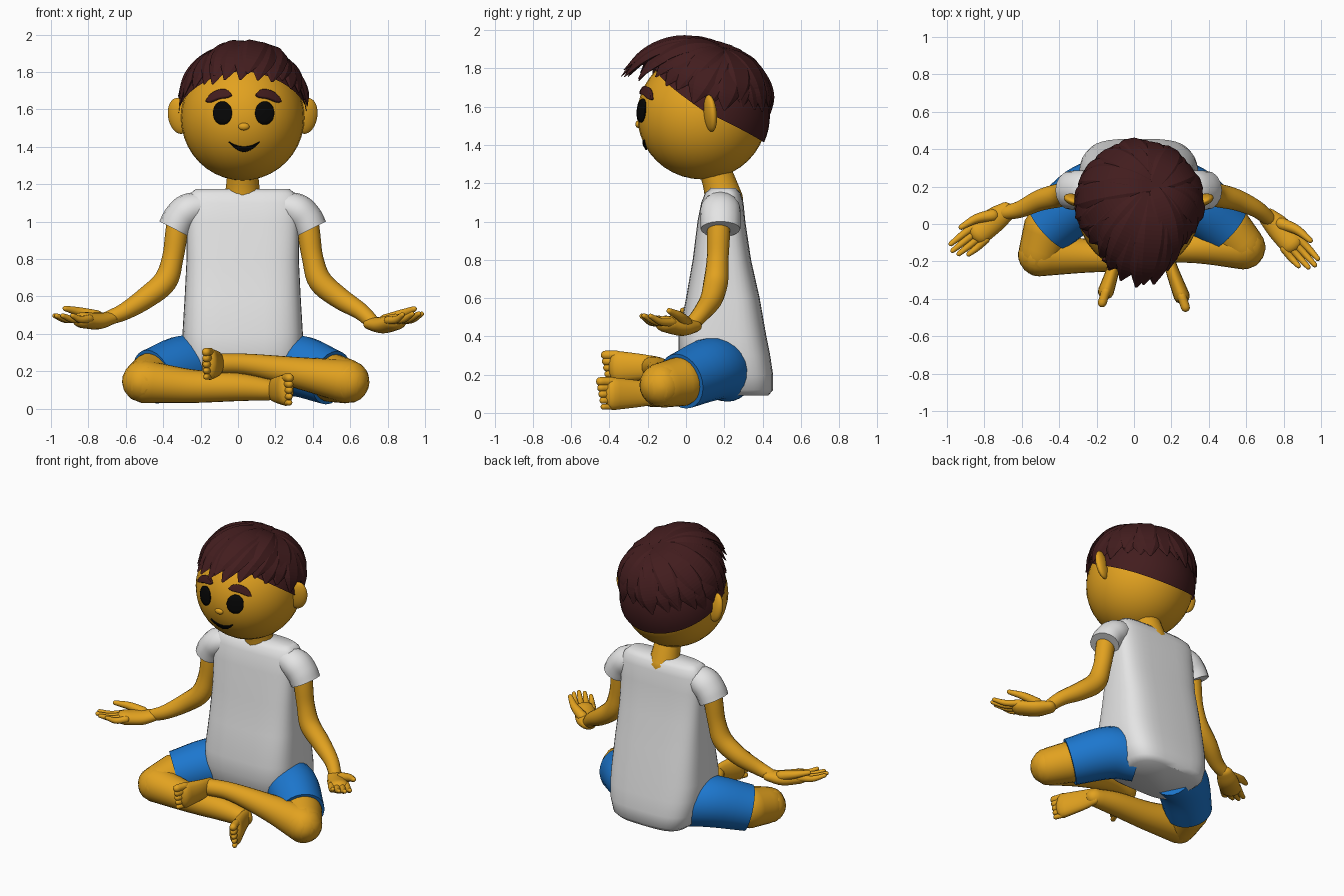
import bpy, bmesh, math, random
from mathutils import Vector

random.seed(4)
cube = bpy.data.objects.get("Cube")
if cube:
    bpy.data.objects.remove(cube, do_unlink=True)


def material(name, r, g, b):
    m = bpy.data.materials.new(name)
    m.use_nodes = True
    m.diffuse_color = (r, g, b, 1)
    m.node_tree.nodes["Principled BSDF"].inputs["Base Color"].default_value = (r, g, b, 1)
    return m


SKIN = material("golden skin", .76, .36, .014)
SHIRT = material("white cloth", .78, .78, .78)
SHORTS = material("blue cloth", .012, .185, .62)
HAIR = material("dark brown hair", .055, .012, .013)
BLACK = material("black", .002, .002, .002)

MID = .025                            # body centre line
HEAD = Vector((MID, .085, 1.555))
SIZE = Vector((.33, .34, .335))       # head radii


def finish(name, bm, mat, smooth=True):
    bmesh.ops.recalc_face_normals(bm, faces=bm.faces)
    mesh = bpy.data.meshes.new(name)
    bm.to_mesh(mesh)
    bm.free()
    mesh.materials.append(mat)
    for p in mesh.polygons:
        p.use_smooth = smooth
    if smooth:
        mesh.set_sharp_from_angle(angle=math.radians(50))
    ob = bpy.data.objects.new(name, mesh)
    bpy.context.collection.objects.link(ob)
    return ob


def loft(name, rings, mat, smooth=True):
    """Skin closed rings of points and cap both ends."""
    bm = bmesh.new()
    rows = [[bm.verts.new(p) for p in ring] for ring in rings]
    n = len(rows[0])
    for a, b in zip(rows, rows[1:]):
        for i in range(n):
            j = (i + 1) % n
            bm.faces.new((a[i], a[j], b[j], b[i]))
    bm.faces.new(rows[0])
    bm.faces.new(rows[-1])
    return finish(name, bm, mat, smooth)


def spline(pts, steps=5):
    """Smooth path through points that carry a radius."""
    p = [Vector(q) for q in pts]
    p = [2 * p[0] - p[1]] + p + [2 * p[-1] - p[-2]]
    out = []
    for a, b, c, d in zip(p, p[1:], p[2:], p[3:]):
        for k in range(steps):
            t = k / steps
            out.append(.5 * (2 * b + (c - a) * t + (2 * a - 5 * b + 4 * c - d) * t * t
                             + (3 * b - a - 3 * c + d) * t ** 3))
    return out + [p[-2]]


def tube(name, pts, mat, up=(0, 0, 1), wide=1, tall=1, sides=16, rounded=True, smooth=True):
    """Tapered limb along a path; up may be a vector or a function of position."""
    path = spline(pts)
    pos, rad = [q.xyz for q in path], [q.w for q in path]
    stations = []
    for i, p in enumerate(pos):
        t = (pos[min(i + 1, len(pos) - 1)] - pos[max(i - 1, 0)]).normalized()
        stations.append((p, t, rad[i]))
    if rounded:
        def dome(s, sign):
            p, t, r = s
            angles = [math.radians(a) for a in (8, 30, 60)]
            return [(p + t * sign * r * min(wide, tall) * math.cos(a), t, r * math.sin(a)) for a in angles]
        stations = dome(stations[0], -1) + stations + dome(stations[-1], 1)[::-1]
    rings = []
    for p, t, r in stations:
        u = up(p) if callable(up) else Vector(up)
        side = t.cross(u).normalized()
        u = side.cross(t)
        rings.append([p + side * math.cos(a) * r * wide + u * math.sin(a) * r * tall
                      for a in (2 * math.pi * k / sides for k in range(sides))])
    return loft(name, rings, mat, smooth)


def ball(name, centre, radii, mat, tilt=(0, 0, 0)):
    bm = bmesh.new()
    bmesh.ops.create_uvsphere(bm, u_segments=32, v_segments=20, radius=1)
    ob = finish(name, bm, mat)
    ob.location, ob.scale, ob.rotation_euler = centre, radii, tilt
    return ob


def face_patch(name, cx, half, low, high, mat, thick=.008):
    """Thin plate that follows the front of the head."""
    bm = bmesh.new()
    grid = []
    for i in range(21):
        u = -.995 + 1.99 * i / 20
        row = []
        for k in range(7):
            x, z = cx + half * u, low(u) + (high(u) - low(u)) * k / 6
            s = 1 - ((x - HEAD.x) / SIZE.x) ** 2 - ((z - HEAD.z) / SIZE.z) ** 2
            row.append(bm.verts.new((x, HEAD.y - SIZE.y * math.sqrt(s) - .005, z)))
        grid.append(row)
    for a, b in zip(grid, grid[1:]):
        for k in range(6):
            bm.faces.new((a[k], b[k], b[k + 1], a[k + 1]))
    ob = finish(name, bm, mat)
    mod = ob.modifiers.new("thickness", "SOLIDIFY")
    mod.thickness, mod.offset = thick, 0


# Head, neck and face
ball("head", HEAD, SIZE, SKIN)
tube("neck", [(MID, .14, 1.3, .08), (MID, .175, 1.2, .088), (MID, .2, 1.11, .1)], SKIN, up=(0, 1, 0))
ball("nose", (MID + .006, -.247, 1.508), (.03, .018, .02), SKIN)
face_patch("mouth", MID + .008, .082, lambda u: 1.374 + .05 * abs(u) ** 1.8,
           lambda u: 1.4 + .027 * u * u, BLACK)
for side, s in (("right", -1), ("left", 1)):
    arc = lambda u: .062 * math.sqrt(1 - u * u)
    face_patch(side + "_eye", MID + .005 + s * .112, .05, lambda u: 1.58 - arc(u), lambda u: 1.58 + arc(u), BLACK)
    brow = lambda u: 1.678 - .02 * u * u - s * .018 * u
    trim = lambda u: .02 * (1 - u ** 4) + .002
    face_patch(side + "_eyebrow", MID + .005 + s * .13, .066, lambda u: brow(u) - trim(u),
               lambda u: brow(u) + trim(u), HAIR, .025)
    ball(side + "_ear", (MID + s * .34, .127, 1.565), (.062, .03, .097), SKIN, (.12, s * .12, s * .35))


def direction(azimuth, polar):
    return Vector((math.sin(azimuth) * math.sin(polar), math.cos(azimuth) * math.sin(polar), math.cos(polar)))


def on_head(d, r):
    return HEAD + Vector(a * b * r for a, b in zip(d, SIZE))


# Hair cap with a hairline that drops towards the nape
bm = bmesh.new()
bmesh.ops.create_uvsphere(bm, u_segments=40, v_segments=20, radius=1)
bmesh.ops.delete(bm, geom=[min(bm.verts, key=lambda v: v.co.z)], context="VERTS")
for v in bm.verts:
    az = math.atan2(v.co.x, v.co.y)
    c = math.cos(az)
    reach = (90 + (30 if c > 0 else 43) * c) / 180
    v.co = on_head(direction(az, math.acos(max(-1, min(1, v.co.z))) * reach), 1.04)
finish("hair_cap", bm, HAIR)

# Overlapping broad locks that spread from the crown
CROWN = Vector((.22, .3, .93)).normalized()


def lock(name, az, polar, width, base):
    end = direction(az, math.radians(polar))
    front = max(0, -math.cos(az))
    pts = []
    for k in range(6):
        t = k / 5
        r = base + (.03 + .05 * front) * math.sin(math.pi * t) + .33 * front ** 6 * t * t
        w = width * (.45 + .55 * math.sin(math.pi * min(t, .55))) * (1 - t ** 5) + .006
        pts.append((*on_head(CROWN.slerp(end, t), r), w))
    tube(name, pts, HAIR, up=lambda p: p - HEAD, tall=.32, sides=6, rounded=False, smooth=False)


for layer, (count, shorter, width, base) in enumerate(((26, 0, .085, 1.06), (15, 10, .09, 1.085))):
    for i in range(count):
        az = 2 * math.pi * (i + .4 * layer + random.uniform(-.2, .2)) / count
        front = max(0, -math.cos(az))
        polar = 83 + 3 * math.cos(az) - 21 * min(1, 1.4 * front) + 5 * front ** 6
        lock(f"hair_lock_{layer}_{i}", az, polar - shorter * (1 - .7 * front) + random.uniform(-3, 3),
             width, base + random.uniform(-.015, .015))

# Shirt body from rounded sections: height, front, back, half width
sections = [(.09, .07, .43, .24), (.12, .03, .455, .275), (.2, -.02, .455, .305), (.3, -.04, .44, .32),
            (.4, -.04, .42, .322), (.6, 0, .385, .31), (.8, .035, .34, .3), (1, .06, .31, .3),
            (1.1, .08, .3, .3), (1.15, .1, .285, .28), (1.175, .13, .26, .25)]


def squared(value):
    return math.copysign(abs(value) ** .55, value)


rings = []
for z, y0, y1, w in sections:
    angles = [2 * math.pi * k / 40 for k in range(40)]
    rings.append([(MID + w * squared(math.cos(a)), (y0 + y1) / 2 + (y1 - y0) / 2 * squared(math.sin(a)), z)
                  for a in angles])
loft("shirt_body", rings, SHIRT)

# Arms and open hands, palms up
hands = {"right": (-1, (-.69, .06, .485), (-.78, -.62, -.02)),
         "left": (1, (.725, .025, .455), (.67, -.74, .1))}
for side, (s, wrist, aim) in hands.items():
    X = lambda d: MID + s * d
    tube(side + "_sleeve", [(X(.2), .18, 1.085, .075), (X(.285), .18, 1.06, .092), (X(.335), .18, 1.015, .092),
                            (X(.365), .18, .96, .09)], SHIRT, up=(0, 1, 0), tall=1.15, rounded=False)
    W = Vector(wrist)
    tube(side + "_arm", [(X(.34), .175, 1.05, .06), (X(.355), .17, .93, .06), (X(.375), .165, .8, .057),
                         (X(.415), .155, .68, .064), (X(.52), .13, .59, .058), (X(.63), .08, .52, .046),
                         (*W, .038)], SKIN, up=(0, 1, 0))
    D = Vector(aim).normalized()
    out = Vector((-s * D.y, s * D.x, 0)).normalized()
    place = lambda f, o, h: W + D * f + out * o + Vector((0, 0, h))
    tube(side + "_palm", [(*place(-.02, 0, 0), .05), (*place(.07, .005, -.015), .066),
                          (*place(.18, 0, -.008), .064)], SKIN, tall=.68)
    for k in range(4):
        o = -.048 + .031 * k
        length = (.11, .15, .165, .15)[k]
        tube(f"{side}_finger_{k}", [(*place(.17, o, 0), .022), (*place(.18 + length * .5, o * 1.1, -.004), .019),
                                    (*place(.18 + length, o * 1.1, .018), .013)], SKIN, sides=10)
    tube(side + "_thumb", [(*place(.06, .03, .01), .034), (*place(.14, .07, .035), .025),
                           (*place(.23, .085, .055), .015)], SKIN, sides=10)

# Crossed legs
thighs = {"right": [(-.11, .23, .2, .145), (-.27, .145, .23, .165), (-.46, -.02, .17, .148)],
          "left": [(.16, .23, .2, .145), (.31, .14, .23, .165), (.5, -.025, .165, .148)]}
knees = {"right": (-.505, -.165, .145, .115), "left": (.585, -.125, .145, .118)}
shins = {"right": [(-.25, -.17, .12, .09), (0, -.175, .115, .075), (.17, -.18, .1, .056)],
         "left": [(.33, -.125, .19, .085), (.06, -.15, .235, .058), (-.1, -.18, .24, .054)]}
feet = {"right": [(.18, -.16, .1, .056), (.205, -.25, .1, .07), (.255, -.385, .1, .086)],
        "left": [(-.1, -.16, .24, .056), (-.115, -.25, .24, .07), (-.15, -.36, .238, .086)]}
for side in thighs:
    tube(side + "_shorts_leg", thighs[side], SHORTS, rounded=False, sides=24)
    hem = Vector(thighs[side][2])
    hem.w = .13
    tube(side + "_thigh", [hem, knees[side]], SKIN, sides=24)
    tube(side + "_shin", [knees[side]] + shins[side], SKIN, sides=24)
    tube(side + "_foot", feet[side], SKIN, wide=.5)
    x, y, z, r = feet[side][2]
    lean = .02 if side == "right" else -.02
    for k in range(5):
        h = z - .068 + .033 * k
        size = .016 + .002 * k
        tube(f"{side}_toe_{k}", [(x, y, h, size), (x + lean, y - .045 - .004 * k, h, size)], SKIN, sides=10)
